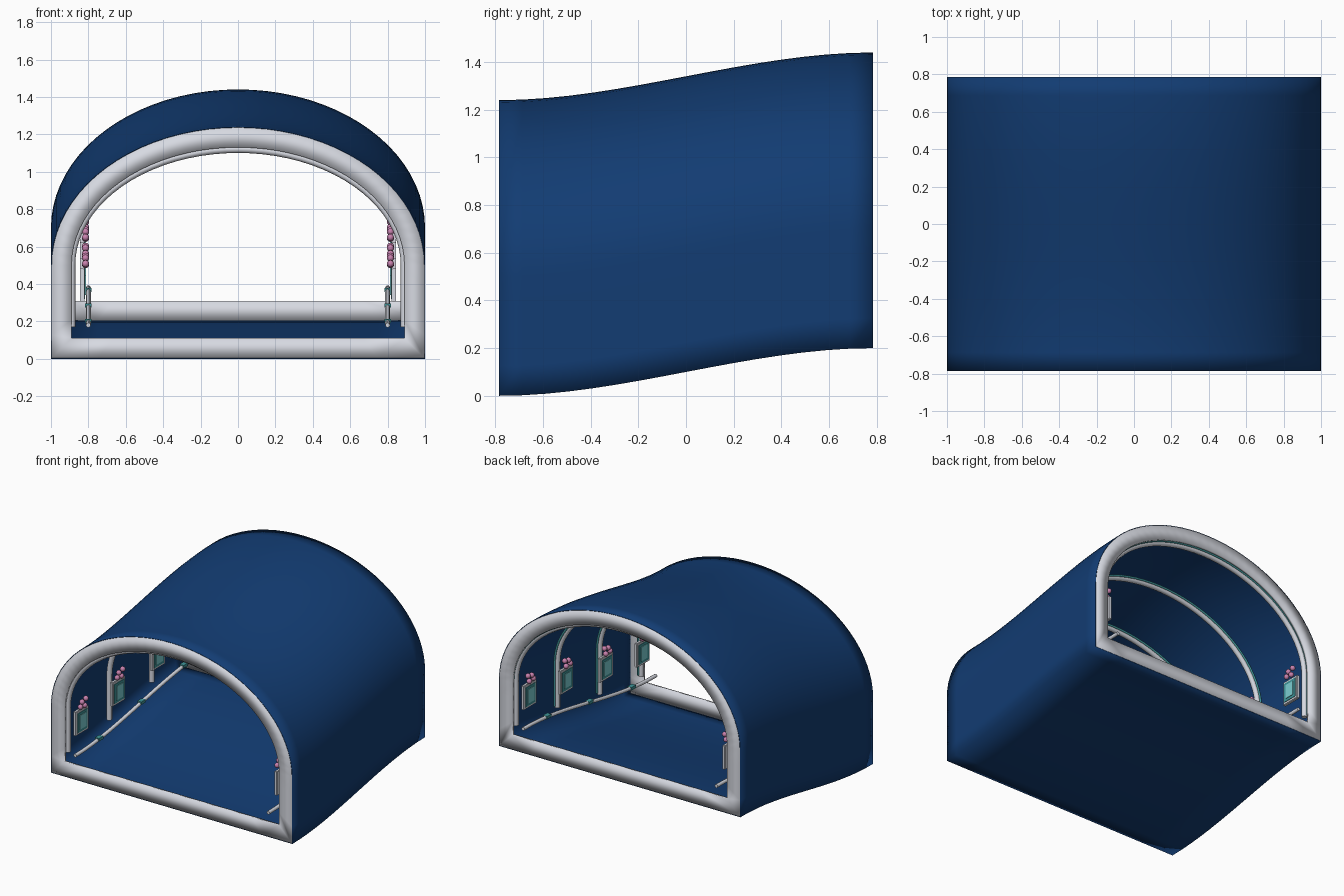
import bpy, bmesh, math
from mathutils import Matrix

if "Cube" in bpy.data.objects:
    bpy.data.objects.remove(bpy.data.objects["Cube"], do_unlink=True)

HALF = 0.785      # half the tunnel length
RISE = 0.2        # climb from front to back
SPRING = 0.5      # height where the arch begins


def material(name, color):
    m = bpy.data.materials.new(name)
    m.use_nodes = True
    m.diffuse_color = (*color, 1)
    bsdf = m.node_tree.nodes["Principled BSDF"]
    bsdf.inputs["Base Color"].default_value = (*color, 1)
    bsdf.inputs["Roughness"].default_value = 0.6
    return m


navy = material("navy", (0.006, 0.045, 0.17))
pale = material("pale_grey", (0.68, 0.7, 0.76))
teal = material("teal", (0.05, 0.3, 0.32))
aqua = material("light_aqua", (0.2, 0.62, 0.64))
pink = material("pink", (0.58, 0.22, 0.42))


def lift(y):
    t = min(max((y + HALF) / (2 * HALF), 0), 1)
    return RISE * t * t * (3 - 2 * t)


def arch(half_width, top, bottom, sides=4, steps=40):
    """Open profile: up one wall, over the arch, down the other wall."""
    wall = [(half_width, bottom + (SPRING - bottom) * i / sides) for i in range(sides)]
    curve = [(half_width * math.cos(math.pi * i / steps),
              SPRING + (top - SPRING) * math.sin(math.pi * i / steps))
             for i in range(steps + 1)]
    return wall + curve + [(-x, z) for x, z in reversed(wall)]


def closed(half_width, top, bottom, floor=8):
    """Arch profile with a floor across the bottom."""
    base = [(-half_width + 2 * half_width * i / floor, bottom) for i in range(1, floor)]
    return arch(half_width, top, bottom) + base


def loft(name, sections, mat, loop=False):
    """Bridge closed sections of 3D points; loop joins last to first."""
    bm = bmesh.new()
    rows = [[bm.verts.new(p) for p in s] for s in sections]
    n = len(rows[0])
    for a, b in zip(rows, rows[1:] + (rows[:1] if loop else [])):
        for i in range(n):
            j = (i + 1) % n
            bm.faces.new((a[i], a[j], b[j], b[i]))
    bmesh.ops.recalc_face_normals(bm, faces=bm.faces)
    return finish(name, bm, mat, True)


def finish(name, bm, mat, smooth=False):
    me = bpy.data.meshes.new(name)
    for f in bm.faces:
        f.smooth = smooth
    bm.to_mesh(me)
    bm.free()
    me.materials.append(mat)
    ob = bpy.data.objects.new(name, me)
    bpy.context.collection.objects.link(ob)
    return ob


def tube(name, points, radius, mat):
    cu = bpy.data.curves.new(name, "CURVE")
    cu.dimensions = "3D"
    cu.bevel_depth = radius
    cu.bevel_resolution = 2
    cu.use_fill_caps = True
    sp = cu.splines.new("POLY")
    sp.points.add(len(points) - 1)
    for p, co in zip(sp.points, points):
        p.co = (*co, 1)
    cu.materials.append(mat)
    ob = bpy.data.objects.new(name, cu)
    bpy.context.collection.objects.link(ob)
    return ob


def box(name, center, size, mat, bevel=0):
    bm = bmesh.new()
    bmesh.ops.create_cube(bm, size=1, matrix=Matrix.Translation(center) @ Matrix.Diagonal((*size, 1)))
    if bevel:
        bmesh.ops.bevel(bm, geom=bm.edges[:], offset=bevel, segments=2, affect="EDGES")
    return finish(name, bm, mat)


# Thin outer shell following the rising path
STEPS = 16
ys = [-HALF + 2 * HALF * i / STEPS for i in range(STEPS + 1)]
shell = loft("tunnel_shell",
             [[(x, y, z + lift(y)) for x, z in closed(1, 1.24, 0)] for y in ys], navy)
thick = shell.modifiers.new("wall_thickness", "SOLIDIFY")
thick.thickness = 0.004
thick.offset = -1
# make sure the wall grows inward
bm = bmesh.new()
bm.from_mesh(shell.data)
top_face = max(bm.faces, key=lambda f: f.calc_center_median().z)
if top_face.normal.z < 0:
    bmesh.ops.reverse_faces(bm, faces=bm.faces[:])
bm.to_mesh(shell.data)
bm.free()

# End frames closing the gap between shell and opening
for name, y, inward in (("front_frame", -HALF, 0.02), ("back_frame", HALF, -0.02)):
    outer, inner = closed(0.996, 1.236, 0.004), closed(0.89, 1.13, 0.11)
    h = lift(y)
    rings = [(outer, y), (inner, y), (inner, y + inward), (outer, y + inward)]
    loft(name, [[(x, yy, z + h) for x, z in prof] for prof, yy in rings], pale, loop=True)

# Arched ribs, each with a teal light strip on its rear side
for i, y in enumerate((-0.74, -0.25, 0.25, 0.74)):
    h = lift(y)
    tube(f"rib_{i + 1}", [(x, y, z + h) for x, z in arch(0.89, 1.12, 0.17)], 0.02, pale)
    tube(f"rib_light_{i + 1}",
         [(x, y + 0.02, z + h) for x, z in arch(0.9, 1.13, 0.18)], 0.008, teal)

# Side rails, framed panels and blossom clusters, same on both sides
BLOSSOMS = ((-0.03, 0.505), (0.02, 0.5), (-0.01, 0.535), (0.035, 0.545))
for side, s in (("left", 1), ("right", -1)):
    tube(f"{side}_rail", [(s * 0.8, y, lift(y) + 0.18) for y in ys], 0.013, pale)
    for i, y in enumerate((-0.5, 0, 0.5)):
        box(f"{side}_rail_collar_{i + 1}", (s * 0.8, y, lift(y) + 0.185),
            (0.034, 0.05, 0.022), teal)
    for i, y in enumerate((-0.67, -0.235, 0.235, 0.67)):
        z = lift(y) + 0.39
        tag = f"{side}_panel_{i + 1}"
        box(tag, (s * 0.833, y, z), (0.024, 0.15, 0.18), pale, 0.004)
        box(f"{tag}_pane", (s * 0.82, y, z), (0.006, 0.115, 0.145), teal)
        box(f"{tag}_glow", (s * 0.816, y, z), (0.006, 0.075, 0.105), aqua)
        bm = bmesh.new()
        for dy, bz in BLOSSOMS:
            bmesh.ops.create_uvsphere(
                bm, u_segments=12, v_segments=8, radius=0.019,
                matrix=Matrix.Translation((s * 0.815, y + dy, lift(y) + bz)))
        finish(f"{tag}_blossoms", bm, pink, True)
